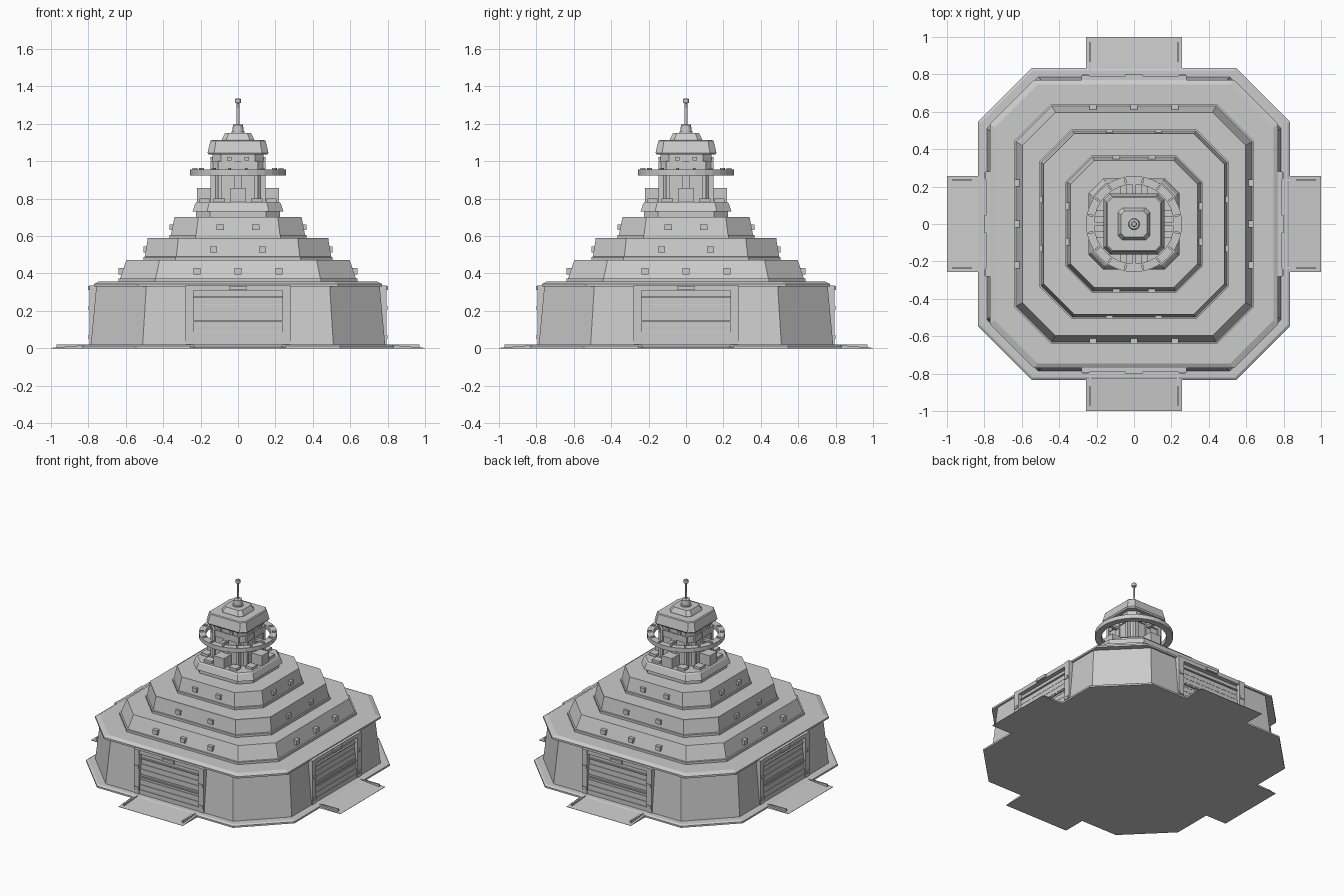
import bpy, bmesh
from math import pi, cos, sin
from mathutils import Matrix, Vector


def finish(name, bm):
    bmesh.ops.recalc_face_normals(bm, faces=bm.faces[:])
    me = bpy.data.meshes.new(name)
    bm.to_mesh(me)
    bm.free()
    ob = bpy.data.objects.new(name, me)
    bpy.context.collection.objects.link(ob)
    return ob


def loft(name, rings, closed=False):
    """Skin a list of equal-length point rings; cap the ends unless closed."""
    bm = bmesh.new()
    rows = [[bm.verts.new(p) for p in r] for r in rings]
    n = len(rows[0])
    pairs = list(zip(rows, rows[1:] + rows[:1])) if closed else list(zip(rows, rows[1:]))
    for a, b in pairs:
        for i in range(n):
            j = (i + 1) % n
            bm.faces.new((a[i], a[j], b[j], b[i]))
    if not closed:
        bm.faces.new(rows[0])
        bm.faces.new(rows[-1])
    return finish(name, bm)


def octagon(h, f, z):
    """Chamfered square: half size h, half length of the straight side f."""
    return [(f, -h, z), (h, -f, z), (h, f, z), (f, h, z),
            (-f, h, z), (-h, f, z), (-h, -f, z), (-f, -h, z)]


def tier(name, *levels):
    return loft(name, [octagon(*l) for l in levels])


def circle(r, z, n):
    return [(r * cos(2 * pi * i / n), r * sin(2 * pi * i / n), z) for i in range(n)]


def add_box(bm, x0, x1, y0, y1, z0, z1, mat=Matrix()):
    m = Matrix.Translation(((x0 + x1) / 2, (y0 + y1) / 2, (z0 + z1) / 2)) @ \
        Matrix.Diagonal((x1 - x0, y1 - y0, z1 - z0, 1))
    bmesh.ops.create_cube(bm, size=1, matrix=mat @ m)


def four_sides(name, boxes):
    """Boxes given for the front as (x0, x1, out0, out1, z0, z1), repeated on all sides."""
    bm = bmesh.new()
    for k in range(4):
        rot = Matrix.Rotation(k * pi / 2, 4, 'Z')
        for x0, x1, d0, d1, z0, z1 in boxes:
            add_box(bm, x0, x1, -d1, -d0, z0, z1, rot)
    return finish(name, bm)


def both(x0, x1, *rest):
    return [(x0, x1, *rest), (-x1, -x0, *rest)]


# Ground plate and stepped body
tier("base_plate", (0.835, 0.545, 0), (0.835, 0.545, 0.012), (0.822, 0.54, 0.02))
tier("lower_wall", (0.787, 0.51, 0.018), (0.757, 0.49, 0.335))
tier("lower_wall_cap", (0.77, 0.535, 0.33), (0.77, 0.535, 0.343), (0.745, 0.515, 0.356))
tier("second_tier", (0.638, 0.445, 0.35), (0.638, 0.445, 0.372), (0.63, 0.44, 0.374), (0.597, 0.42, 0.472))
tier("third_tier", (0.505, 0.335, 0.465), (0.505, 0.335, 0.488), (0.498, 0.33, 0.49),
     (0.483, 0.32, 0.582), (0.483, 0.32, 0.59))
tier("fourth_tier", (0.365, 0.228, 0.585), (0.365, 0.228, 0.605), (0.358, 0.224, 0.607), (0.34, 0.212, 0.702))
tier("tower_platform", (0.225, 0.15, 0.70), (0.225, 0.15, 0.73), (0.243, 0.165, 0.732),
     (0.228, 0.155, 0.775), (0.22, 0.15, 0.782))

# Ramps on each side, with low kerbs
for k in range(4):
    rot = Matrix.Rotation(k * pi / 2, 4, 'Z')
    profile = [(-0.8, 0), (-1.0, 0), (-1.0, 0.002), (-0.83, 0.016), (-0.8, 0.016)]
    loft("ramp", [[rot @ Vector((x, y, z)) for y, z in profile] for x in (-0.257, 0.257)])
four_sides("ramp_kerbs", both(0.229, 0.241, 0.82, 0.97, 0.001, 0.021))

# Gates: posts, lintel, sloped slat door and post studs
four_sides("gate_frames", both(0.237, 0.28, 0.74, 0.793, 0.015, 0.337)
           + [(-0.28, 0.28, 0.74, 0.79, 0.309, 0.337), (-0.046, 0.046, 0.75, 0.803, 0.312, 0.333)])
slats = []
for i in range(8):
    z = 0.02 + i * 0.036
    d = 0.7885 - 0.095 * (z - 0.02)
    slats.append((-0.237, 0.237, 0.74, d, z, z + 0.031))
slats += [(-0.237, 0.237, 0.74, 0.777, z, z + 0.008) for z in (0.268,)]
slats += [(-0.237, 0.237, 0.74, 0.787, z, z + 0.008) for z in (0.14,)]
four_sides("gate_doors", slats)
studs = []
for z in (0.05, 0.205):
    studs += both(0.242, 0.275, 0.78, 0.799, z, z + 0.02)
four_sides("gate_post_studs", studs)

# Small window blocks on the tiers
four_sides("second_tier_windows", [(x - 0.019, x + 0.019, 0.59, 0.638, 0.395, 0.428) for x in (-0.22, 0, 0.22)])
four_sides("third_tier_windows", [(x - 0.019, x + 0.019, 0.47, 0.505, 0.513, 0.544) for x in (-0.13, 0.13)])
four_sides("fourth_tier_windows", [(x - 0.019, x + 0.019, 0.33, 0.366, 0.632, 0.662) for x in (-0.095, 0.095)])

# Tower shaft with ribs, side cabins and corner pads
tier("tower_shaft", (0.135, 0.09, 0.775), (0.135, 0.09, 1.04))
four_sides("tower_ribs", both(0.085, 0.108, 0.12, 0.146, 0.78, 1.0)
           + [(-0.02, 0.02, 0.12, 0.145, 0.85, 1.0)])
tier("tower_collar", (0.143, 0.1, 0.955), (0.143, 0.1, 1.0))
four_sides("tower_cabins", [(-0.041, 0.041, 0.13, 0.22, 0.778, 0.856)])
four_sides("platform_pads", both(0.07, 0.13, 0.15, 0.205, 0.778, 0.8))
four_sides("tower_lights", both(0.035, 0.06, 0.13, 0.148, 1.005, 1.022))

# Ring walkway, carried by spokes, with studs on top
N = 32
loft("ring_walkway", [circle(0.257, 0.925, N), circle(0.257, 0.955, N),
                      circle(0.213, 0.955, N), circle(0.213, 0.925, N)], closed=True)
four_sides("ring_spokes", [(-0.012, 0.012, 0.13, 0.22, 0.932, 0.948)])
bm = bmesh.new()
for i in range(16):
    add_box(bm, 0.222, 0.248, -0.006, 0.006, 0.95, 0.964, Matrix.Rotation((i + 0.5) * pi / 8, 4, 'Z'))
finish("ring_studs", bm)

# Tower head, roof block and mast
tier("tower_head", (0.157, 0.125, 1.035), (0.163, 0.128, 1.045), (0.148, 0.118, 1.108), (0.142, 0.114, 1.113))
tier("roof_block", (0.086, 0.062, 1.11), (0.086, 0.062, 1.118), (0.07, 0.05, 1.15))
M = 16
mast = [(0.036, 1.148), (0.036, 1.158), (0.03, 1.16), (0.027, 1.195), (0.008, 1.197),
        (0.007, 1.31), (0.016, 1.312), (0.016, 1.332), (0.012, 1.335)]
loft("mast", [circle(r, z, M) for r, z in mast])
